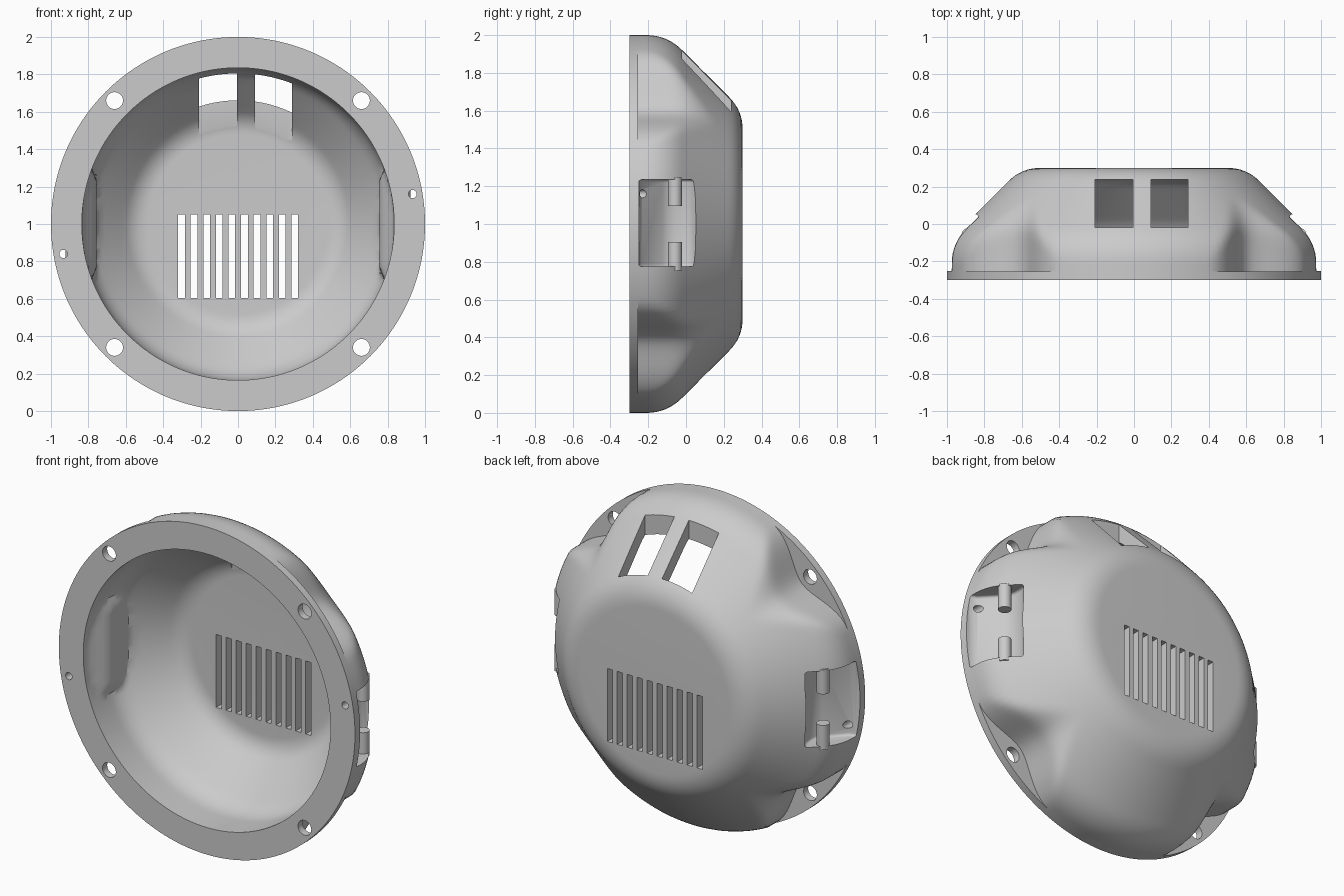
import bpy, bmesh, math
from mathutils import Vector, Matrix

cube = bpy.data.objects.get("Cube")
if cube:
    bpy.data.objects.remove(cube, do_unlink=True)

SEGMENTS = 192
FLANGE_BACK = -0.255

grey = bpy.data.materials.new("plain_grey")
grey.use_nodes = True
grey.diffuse_color = (0.6, 0.6, 0.6, 1)
grey.node_tree.nodes["Principled BSDF"].inputs["Base Color"].default_value = (0.6, 0.6, 0.6, 1)


def make_object(name, bm):
    bmesh.ops.recalc_face_normals(bm, faces=bm.faces)
    mesh = bpy.data.meshes.new(name)
    bm.to_mesh(mesh)
    bm.free()
    mesh.materials.append(grey)
    obj = bpy.data.objects.new(name, mesh)
    bpy.context.collection.objects.link(obj)
    return obj


def add_box(bm, low, high):
    low, high = Vector(low), Vector(high)
    matrix = Matrix.Translation((low + high) / 2) @ Matrix.Diagonal((*(high - low), 1))
    bmesh.ops.create_cube(bm, size=1, matrix=matrix)


def add_rod(bm, centre, radius, length, axis):
    turn = Matrix.Rotation(math.pi / 2, 4, 'X') if axis == 'Y' else Matrix()
    bmesh.ops.create_cone(bm, cap_ends=True, segments=32, radius1=radius, radius2=radius,
                          depth=length, matrix=Matrix.Translation(centre) @ turn)


def line(a, b, steps):
    return [Vector(a).lerp(Vector(b), i / steps) for i in range(steps + 1)]


def bend(a, corner, b, steps=8):
    a, corner, b = Vector(a), Vector(corner), Vector(b)
    return [a.lerp(corner, t).lerp(corner.lerp(b, t), t) for t in (i / steps for i in range(steps + 1))]


def smoothstep(low, high, v):
    t = min(max((v - low) / (high - low), 0), 1)
    return t * t * (3 - 2 * t)


def scooped(r, angle):
    # Rounded hollow in the outer wall behind each of the four screw holes
    off = abs((angle % (math.pi / 2)) - math.pi / 4)
    depth = 0.145 * (1 - smoothstep(0, math.radians(21), off))
    limit, blend = 1 - depth, depth * 0.8
    if blend < 1e-4:
        return r
    h = max(blend - abs(r - limit), 0) / blend
    return min(r, limit) - h * h * blend / 4


def flattened(r, y, angle):
    # Flat swelling on the inner wall that backs each side pocket
    limit_x = 0.835 - 0.078 * smoothstep(-0.29, -0.13, y)
    flat_r = min(r, limit_x / max(abs(math.cos(angle)), 0.01))
    mask = 1 - smoothstep(0.25, 0.3, abs(r * math.sin(angle)))
    return r + (flat_r - r) * mask


# Profiles as (radius, y): outer skin from flange to back, inner skin from back to opening
flange = [Vector((1, -0.3)), Vector((1, FLANGE_BACK))]
outer = (line((1, FLANGE_BACK), (1, -0.22), 2)
         + bend((1, -0.21), (1, -0.1), (0.92, -0.02))
         + line((0.92, -0.02), (0.67, 0.23), 16)[1:]
         + bend((0.67, 0.23), (0.6, 0.3), (0.5, 0.3))[1:] + [Vector((0, 0.3))])
inner = ([Vector((0, 0.245))] + bend((0.48, 0.245), (0.55, 0.245), (0.6, 0.195))
         + line((0.6, 0.195), (0.77, 0.025), 6)[1:]
         + bend((0.77, 0.025), (0.835, -0.04), (0.835, -0.13))[1:]
         + line((0.835, -0.13), (0.835, -0.3), 6)[1:])

# Dish shell
bm = bmesh.new()
rings = []
for kind, points in (("flange", flange), ("outer", outer), ("inner", inner)):
    for r, y in points:
        ring = []
        for i in range(SEGMENTS):
            a = 2 * math.pi * i / SEGMENTS
            radius = r
            if kind == "outer":
                radius = scooped(r, a)
            elif kind == "inner":
                radius = flattened(r, y, a)
            ring.append(bm.verts.new((radius * math.cos(a), y, 1 + radius * math.sin(a))))
        rings.append(ring)
# The two poles are joined by welding; the flange and the opening close the front
pole = len(flange) + len(outer) - 1
for k, ring in enumerate(rings):
    if k == pole:
        continue
    after = rings[(k + 1) % len(rings)]
    for i in range(SEGMENTS):
        j = (i + 1) % SEGMENTS
        bm.faces.new((ring[i], ring[j], after[j], after[i]))
bmesh.ops.remove_doubles(bm, verts=bm.verts, dist=0.0002)
shell = make_object("dish_shell", bm)


def cut(name, bm):
    cutter = make_object(name, bm)
    cutter.hide_render = True
    mod = shell.modifiers.new(name, 'BOOLEAN')
    mod.operation = 'DIFFERENCE'
    mod.solver = 'EXACT'
    mod.object = cutter
    bpy.context.view_layer.objects.active = shell
    bpy.ops.object.modifier_apply(modifier=mod.name)
    bpy.data.objects.remove(cutter, do_unlink=True)


# Side pockets with a sloping floor
POCKET = [(1.1, -0.25), (0.97, -0.25), (0.935, -0.235), (0.83, -0.125), (0.812, -0.095),
          (0.805, -0.06), (0.805, -0.01), (0.815, 0.025), (0.84, 0.05), (0.88, 0.06), (1.1, 0.06)]
for side, name in ((1, "left_pocket_cutter"), (-1, "right_pocket_cutter")):
    bm = bmesh.new()
    low = [bm.verts.new((side * x, y, 0.775)) for x, y in POCKET]
    face = bm.faces.new(low)
    grown = bmesh.ops.extrude_face_region(bm, geom=[face])
    tops = [v for v in grown["geom"] if isinstance(v, bmesh.types.BMVert)]
    bmesh.ops.translate(bm, verts=tops, vec=(0, 0, 0.46))
    bmesh.ops.recalc_face_normals(bm, faces=bm.faces)
    ends = [e for e in bm.edges if abs(e.verts[0].co.z - e.verts[1].co.z) < 1e-5
            and max(abs(v.co.x) for v in e.verts) < 1]
    bmesh.ops.bevel(bm, geom=ends, offset=0.015, segments=3, profile=0.5, affect='EDGES')
    cut(name, bm)

# Ventilation slots through the back
bm = bmesh.new()
for i in range(10):
    x = -0.32 + 0.0673 * i
    add_box(bm, (x, 0.1, 0.605), (x + 0.036, 0.4, 1.05))
cut("vent_cutter", bm)

# Two windows in the upper slope
bm = bmesh.new()
for x0, x1 in ((-0.208, -0.005), (0.092, 0.29)):
    add_box(bm, (x0, -0.02, 1.45), (x1, 0.238, 2.1))
cut("window_cutter", bm)

# Screw holes and small cord holes in the flange
bm = bmesh.new()
for sx in (-1, 1):
    for sz in (-1, 1):
        add_rod(bm, (sx * 0.66, -0.3, 1 + sz * 0.66), 0.045, 0.2, 'Y')
    add_rod(bm, (sx * 0.933, -0.275, 1 + sx * 0.16), 0.022, 0.25, 'Y')
cut("hole_cutter", bm)

# Strap pins reaching into the pockets from above and below
pins = []
for sx, side in ((1, "left"), (-1, "right")):
    for sz, level in ((1, "upper"), (-1, "lower")):
        bm = bmesh.new()
        add_rod(bm, (sx * 0.885, -0.058, 1 + sz * 0.17), 0.037, 0.15, 'Z')
        pins.append(make_object(f"{side}_{level}_strap_pin", bm))

# Smooth shading with crisp edges
bpy.ops.object.select_all(action='DESELECT')
for obj in [shell] + pins:
    obj.select_set(True)
bpy.context.view_layer.objects.active = shell
bpy.ops.object.shade_smooth_by_angle(angle=math.radians(32))
